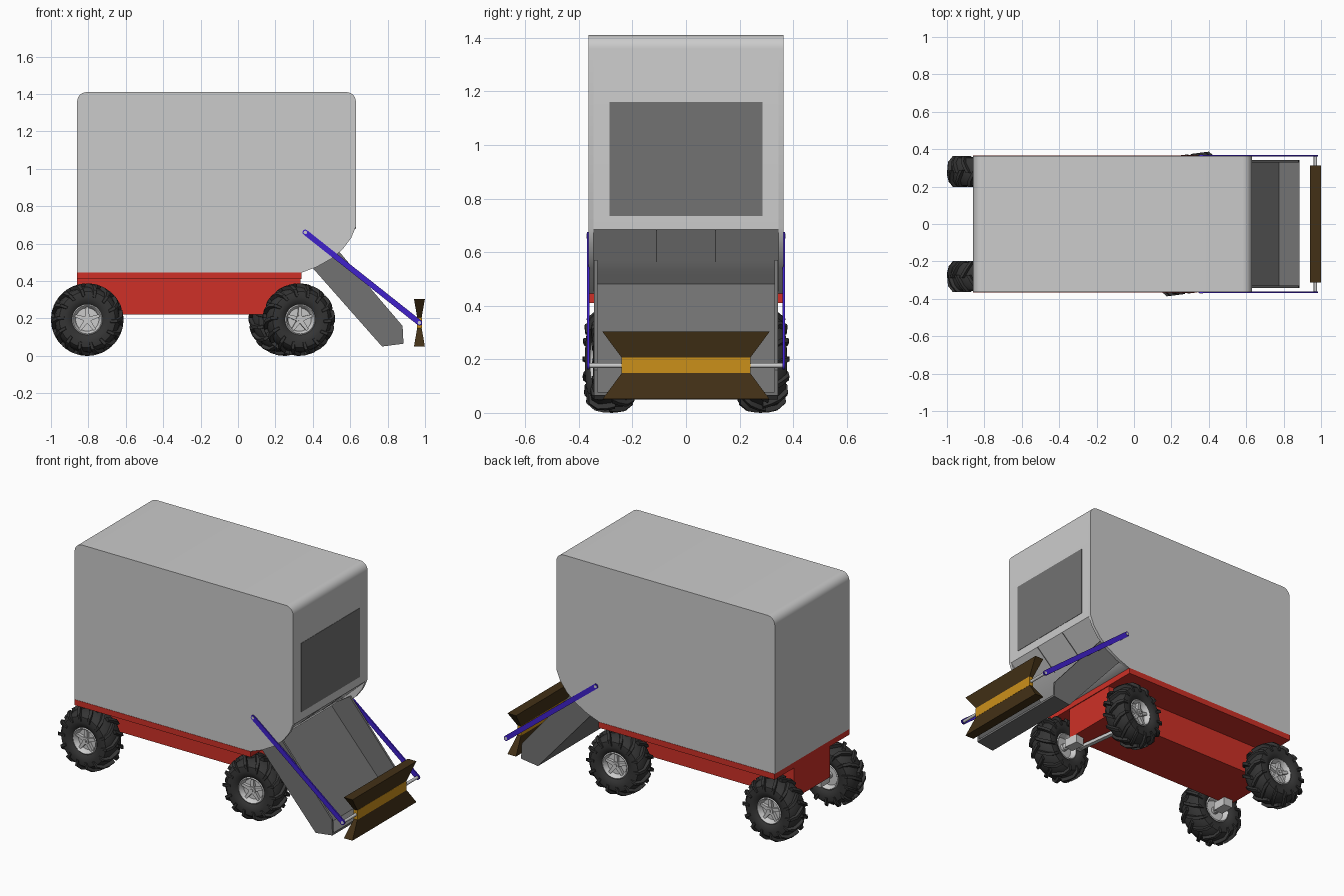
import bpy, bmesh, math
from mathutils import Matrix, Vector

if "Cube" in bpy.data.objects:
    bpy.data.objects.remove(bpy.data.objects["Cube"])

def mat(name, rgb):
    m = bpy.data.materials.new(name)
    m.diffuse_color = (*rgb, 1)
    m.use_nodes = True
    m.node_tree.nodes["Principled BSDF"].inputs["Base Color"].default_value = m.diffuse_color
    return m

RED = mat("red_paint", (0.62, 0.03, 0.02))
RUBBER = mat("rubber", (0.035, 0.035, 0.035))
DARK = mat("dark_grey", (0.17, 0.17, 0.17))
BLUE = mat("blue_paint", (0.05, 0.015, 0.6))
BROWN = mat("brown", (0.055, 0.03, 0.008))
ORANGE = mat("orange", (0.6, 0.28, 0.01))

def finish(bm, name, m=None, angle=30):
    bmesh.ops.remove_doubles(bm, verts=bm.verts, dist=1e-5)
    bmesh.ops.recalc_face_normals(bm, faces=bm.faces)
    me = bpy.data.meshes.new(name)
    bm.to_mesh(me)
    bm.free()
    me.shade_smooth()
    me.set_sharp_from_angle(angle=math.radians(angle))
    if m:
        me.materials.append(m)
    ob = bpy.data.objects.new(name, me)
    bpy.context.collection.objects.link(ob)
    return ob

def prism(name, pts, y0, y1, m=None):
    """Extrude an x-z outline along y."""
    bm = bmesh.new()
    f = bm.faces.new([bm.verts.new((x, y0, z)) for x, z in pts])
    g = bmesh.ops.extrude_face_region(bm, geom=[f])
    vs = [v for v in g["geom"] if isinstance(v, bmesh.types.BMVert)]
    bmesh.ops.translate(bm, verts=vs, vec=(0, y1 - y0, 0))
    return finish(bm, name, m)

def box(name, x, y, z, m=None):
    return prism(name, [(x[0], z[0]), (x[1], z[0]), (x[1], z[1]), (x[0], z[1])], y[0], y[1], m)

def add_rod(bm, a, b, r, seg=20):
    a, b = Vector(a), Vector(b)
    d = b - a
    M = Matrix.Translation((a + b) / 2) @ d.to_track_quat('Z', 'Y').to_matrix().to_4x4()
    bmesh.ops.create_cone(bm, cap_ends=True, segments=seg, radius1=r, radius2=r, depth=d.length, matrix=M)

def rod(name, a, b, r, m=None):
    bm = bmesh.new()
    add_rod(bm, a, b, r)
    return finish(bm, name, m)

def arc(cx, cz, r, a0, a1, n=8):
    return [(cx + r * math.cos(math.radians(a0 + (a1 - a0) * i / n)),
             cz + r * math.sin(math.radians(a0 + (a1 - a0) * i / n))) for i in range(n + 1)]

# cabin: core with a straight chamfer, side skins with a bulging lower corner
top = arc(0.58, 1.36, 0.05, 0, 90) + arc(-0.81, 1.36, 0.05, 90, 180)
base = [(-0.86, 0.445), (0.34, 0.445)]
prism("cabin_core", base + [(0.40, 0.475), (0.50, 0.565), (0.63, 0.685)] + top, -0.345, 0.345)
skin = base + [(0.42, 0.475), (0.50, 0.52), (0.56, 0.57), (0.605, 0.63), (0.63, 0.69)] + top
for s, side in ((-1, "right"), (1, "left")):
    prism(side + "_cabin_skin", skin, s * 0.345, s * 0.363)
box("front_window", (0.62, 0.632), (-0.285, 0.285), (0.735, 1.16), DARK)
for y in (-0.11, 0.11):
    prism("chamfer_seam", [(0.50, 0.565), (0.502, 0.563), (0.632, 0.683), (0.63, 0.685)], y - 0.002, y + 0.002, DARK)

# chassis
box("chassis_plate", (-0.86, 0.34), (-0.365, 0.365), (0.41, 0.445), RED)
box("chassis_box", (-0.86, 0.335), (-0.175, 0.175), (0.22, 0.41), RED)

# open chute: bent floor and two side walls
prism("chute_floor", [(0.39, 0.48), (0.77, 0.05), (0.885, 0.065), (0.885, 0.078), (0.776, 0.064), (0.40, 0.489)],
      -0.34, 0.34, DARK)
wall = [(0.39, 0.48), (0.77, 0.05), (0.885, 0.065), (0.88, 0.16), (0.53, 0.57)]
for s in (-1, 1):
    prism("chute_wall", wall, s * 0.33, s * 0.343, DARK)

# lifting arms with pivots
A, B = Vector((0.36, 0.66)), Vector((0.97, 0.177))
ang = math.degrees(math.atan2(B.y - A.y, B.x - A.x))
outline = arc(*B, 0.015, ang - 90, ang + 90) + arc(*A, 0.015, ang + 90, ang + 270)
for s in (-1, 1):
    prism("lifting_arm", outline, s * 0.360, s * 0.369, BLUE)
    rod("arm_pivot", (A.x, s * 0.35, A.y), (A.x, s * 0.371, A.y), 0.009)

# paddle roller: shaft, hub and two flared paddles
rod("paddle_shaft", (0.97, -0.37, 0.177), (0.97, 0.37, 0.177), 0.009)
box("paddle_hub", (0.957, 0.983), (-0.24, 0.24), (0.148, 0.206), ORANGE)
for zi, zo in ((0.206, 0.303), (0.148, 0.051)):
    bm = bmesh.new()
    rings = [[bm.verts.new((0.97 + i * hx, j * hy, z)) for i, j in ((-1, -1), (1, -1), (1, 1), (-1, 1))]
             for hx, hy, z in ((0.012, 0.24, zi), (0.029, 0.312, zo))]
    for r in rings:
        bm.faces.new(r)
    for k in range(4):
        bm.faces.new((rings[0][k], rings[0][k - 1], rings[1][k - 1], rings[1][k]))
    finish(bm, "paddle", BROWN)

# wheel pieces, axis along local y
def polar(a, y, r):
    return (r * math.cos(a), y, r * math.sin(a))

def lathe(bm, prof, seg=48):
    rings = [[bm.verts.new(polar(2 * math.pi * i / seg, y, r)) for i in range(seg)] for y, r in prof]
    for p, q in zip(rings, rings[1:]):
        for i in range(seg):
            bm.faces.new((p[i - 1], p[i], q[i], q[i - 1]))

def make_tyre():
    bm = bmesh.new()
    half = [(-0.058, 0.078), (-0.072, 0.092), (-0.079, 0.12), (-0.074, 0.15), (-0.05, 0.17)]
    lathe(bm, half + [(0, 0.176)] + [(-y, r) for y, r in reversed(half)])
    # tread lugs: angle, inner y/r, outer y/r
    path = [(0, -0.008, 0.170, -0.008, 0.194), (0.10, 0.022, 0.168, 0.022, 0.193),
            (0.20, 0.048, 0.162, 0.054, 0.187), (0.27, 0.068, 0.147, 0.083, 0.163),
            (0.30, 0.073, 0.122, 0.083, 0.125)]
    n = 14
    for s in (-1, 1):
        for k in range(n):
            a0 = 2 * math.pi * (k + (0.5 if s > 0 else 0)) / n
            secs = []
            for a, yi, ri, yo, ro in path:
                secs.append([bm.verts.new(polar(a0 + a + da, s * y, r)) for da, y, r in
                             ((-0.075, yi, ri), (-0.05, yo, ro), (0.05, yo, ro), (0.075, yi, ri))])
            for p, q in zip(secs, secs[1:]):
                for i in range(4):
                    bm.faces.new((p[i - 1], p[i], q[i], q[i - 1]))
            bm.faces.new(secs[0])
            bm.faces.new(secs[-1])
    return finish(bm, "tyre", RUBBER, 35)

def make_rim():
    bm = bmesh.new()
    half = [(0.035, 0), (0.035, 0.062), (0.06, 0.07), (0.066, 0.076), (0.06, 0.084)]
    lathe(bm, half + [(-y, r) for y, r in reversed(half)], 40)
    add_rod(bm, (0, -0.05, 0), (0, 0.06, 0), 0.022)
    add_rod(bm, (0, 0.05, 0), (0, 0.066, 0), 0.011, 6)
    # five tapered spokes
    for k in range(5):
        a = 2 * math.pi * k / 5 + math.pi / 2
        R = Matrix.Rotation(-a, 3, 'Y')
        lo, hi = [[bm.verts.new(R @ Vector(p)) for p in
                   ((0.015, y, -0.012), (0.07, y, -0.007), (0.07, y, 0.007), (0.015, y, 0.012))]
                  for y in (0.03, 0.054)]
        bm.faces.new(lo)
        bm.faces.new(hi)
        for i in range(4):
            bm.faces.new((lo[i - 1], lo[i], hi[i], hi[i - 1]))
    return finish(bm, "rim")

tyre, rim = make_tyre(), make_rim()
rear = Matrix.Translation((-0.806, 0, 0))
front = Matrix.Translation((0.2875, 0, 0)) @ Matrix.Rotation(math.radians(7.5), 4, 'Z')
first = True
for axle, label, yw in ((rear, "rear", 0.28), (front, "front", 0.286)):
    for s in (-1, 1):
        M = axle @ Matrix.Translation((0, s * yw, 0.194)) @ Matrix.Rotation(0 if s > 0 else math.pi, 4, 'Z')
        for src in (tyre, rim):
            ob = src if first else src.copy()
            if not first:
                bpy.context.collection.objects.link(ob)
            ob.name = label + ("_tyre" if src is tyre else "_rim")
            ob.matrix_world = M
        first = False
        # stub axle block under the chassis
        box(label + "_axle_block", (-0.03, 0.03), (s * 0.12, s * 0.21), (0.17, 0.222)).matrix_world = axle
        rod(label + "_axle_stub", (0, s * 0.2, 0.194), (0, s * 0.26, 0.194), 0.02).matrix_world = axle
# steering link behind the front axle
box("steering_link", (-0.08, -0.055), (-0.19, 0.19), (0.185, 0.205)).matrix_world = front
for s in (-1, 1):
    box("steering_lever", (-0.08, 0.0), (s * 0.17, s * 0.195), (0.18, 0.21)).matrix_world = front
